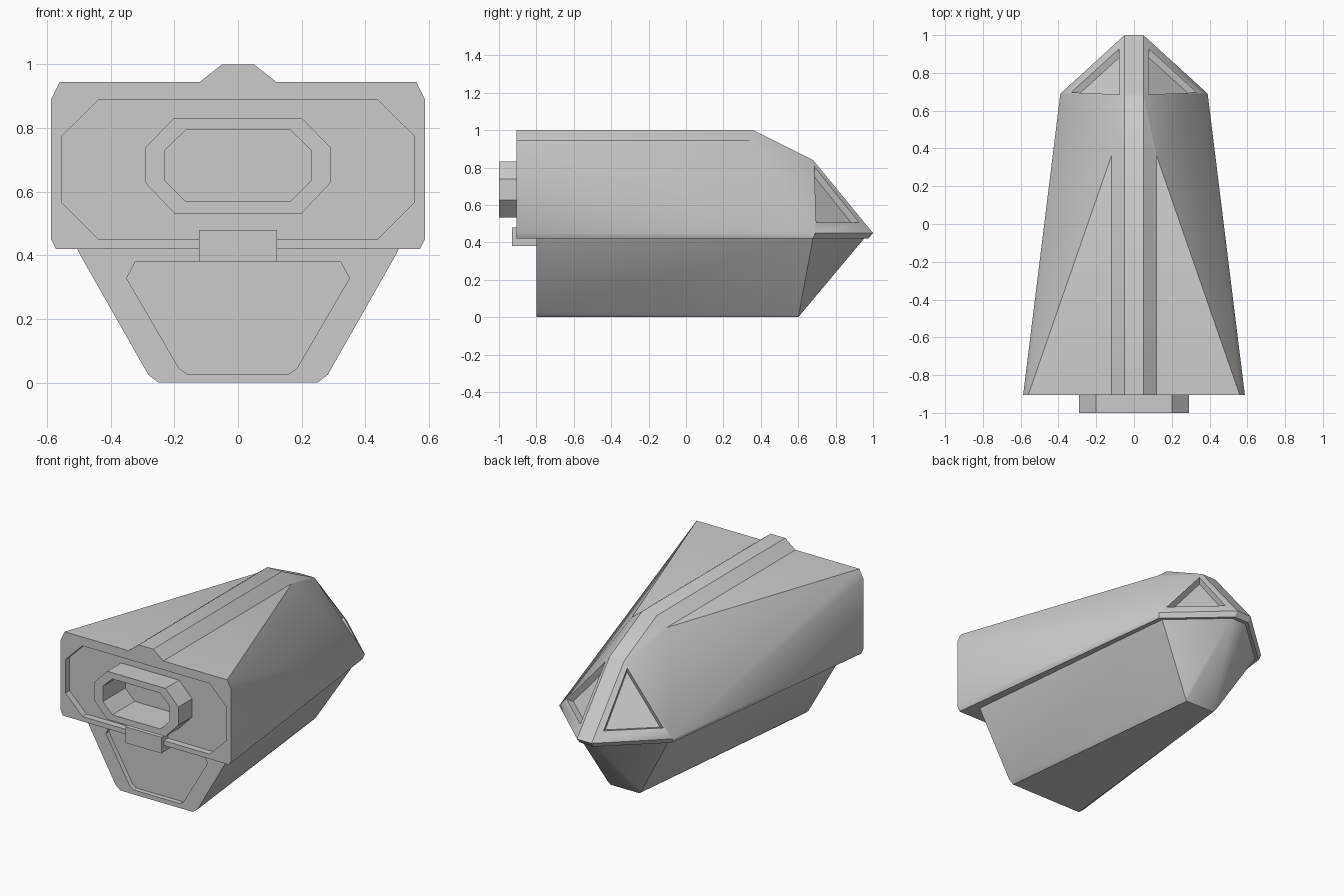
import bpy, bmesh, math
from mathutils import Vector

cube = bpy.data.objects.get("Cube")
if cube:
    bpy.data.objects.remove(cube, do_unlink=True)

grey = bpy.data.materials.new("hull_grey")
grey.use_nodes = True
colour = (0.6, 0.6, 0.6, 1)
grey.diffuse_color = colour
grey.node_tree.nodes["Principled BSDF"].inputs["Base Color"].default_value = colour


def finish(name, bm):
    bmesh.ops.recalc_face_normals(bm, faces=bm.faces)
    mesh = bpy.data.meshes.new(name)
    bm.to_mesh(mesh)
    bm.free()
    mesh.materials.append(grey)
    ob = bpy.data.objects.new(name, mesh)
    bpy.context.collection.objects.link(ob)
    return ob


def mirrored_hull(points):
    """Convex solid around points and their mirror images."""
    bm = bmesh.new()
    for x, y, z in points:
        for side in (1, -1):
            bm.verts.new((side * x, y, z))
    res = bmesh.ops.convex_hull(bm, input=bm.verts)
    loose = [v for v in bm.verts if not v.link_faces]
    bmesh.ops.delete(bm, geom=loose, context="VERTS")
    bmesh.ops.dissolve_limit(bm, angle_limit=math.radians(0.5), verts=bm.verts, edges=bm.edges)
    bmesh.ops.recalc_face_normals(bm, faces=bm.faces)
    return bm


def prism(name, half, y0, y1):
    """Extrude a symmetric (x, z) half outline along y."""
    return finish(name, mirrored_hull([(x, y, z) for x, z in half for y in (y0, y1)]))


def activate(ob):
    bpy.ops.object.select_all(action="DESELECT")
    ob.select_set(True)
    bpy.context.view_layer.objects.active = ob


def cut(ob, cutter):
    mod = ob.modifiers.new("cut", "BOOLEAN")
    mod.operation, mod.solver, mod.object = "DIFFERENCE", "EXACT", cutter
    activate(ob)
    bpy.ops.object.modifier_apply(modifier=mod.name)


BACK = -0.905
# Upper hull with chamfered sides and faceted nose
bm = mirrored_hull([
    (0.56, BACK, 0.945), (0.587, BACK, 0.89), (0.587, BACK, 0.45), (0.572, BACK, 0.42),
    (0.12, 0.36, 0.945), (0.05, 0.68, 0.84),
    (0.39, 0.69, 0.45), (0.38, 0.68, 0.42), (0.05, 1.0, 0.45), (0.05, 0.975, 0.42)])
# Triangular nose windows sunk into the slanted faces
nose = [f for f in bm.faces if f.normal.y > 0.5 and abs(f.normal.x) > 0.4 and f.normal.z > 0.3]
bmesh.ops.inset_individual(bm, faces=nose, thickness=0.07)
slide = Vector((0, -0.02, 0.025))
bmesh.ops.translate(bm, verts=list({v for f in nose for v in f.verts}), vec=slide)
bmesh.ops.inset_individual(bm, faces=nose, thickness=0.018, depth=-0.035)
upper = finish("upper_hull", bm)

# Raised spine running into the nose
spine = finish("spine", mirrored_hull(
    [(x, y, z) for y in (BACK, 0.36) for x, z in ((0.12, 0.945), (0.05, 1.0), (0.1, 0.9))]
    + [(0.05, 0.68, 0.84)]))

# Lower keel, narrowing toward the nose
lower = finish("lower_hull", mirrored_hull([
    (0.25, -0.8, 0), (0.282, -0.8, 0.025), (0.495, -0.8, 0.4), (0.51, -0.8, 0.43),
    (0.1, 0.6, 0), (0.12, 0.605, 0.025), (0.36, 0.68, 0.43), (0.05, 0.96, 0.43)]))

# Oval nozzle on the front panel
nozzle = prism("nozzle", [(0.2, 0.832), (0.29, 0.74), (0.29, 0.627), (0.2, 0.532)], -1.0, -0.85)
latch = prism("latch", [(0.123, 0.38), (0.123, 0.48)], -0.93, -0.75)

# Recessed panels and the nozzle bore
panel = prism("panel_cutter", [(0.437, 0.89), (0.553, 0.775), (0.553, 0.565), (0.437, 0.45)],
              -1.1, BACK + 0.04)
bore = prism("bore_cutter", [(0.165, 0.793), (0.23, 0.73), (0.23, 0.635), (0.165, 0.57)], -1.1, -0.78)
hatch = prism("hatch_cutter", [(0.322, 0.38), (0.35, 0.328), (0.185, 0.045), (0.16, 0.028)], -1.1, -0.77)
cut(upper, panel)
cut(upper, bore)
cut(nozzle, bore)
cut(lower, hatch)
for helper in (panel, bore, hatch):
    bpy.data.objects.remove(helper, do_unlink=True)

for ob in (upper, spine, lower, nozzle, latch):
    activate(ob)
    bpy.ops.object.shade_smooth_by_angle(angle=math.radians(30))
